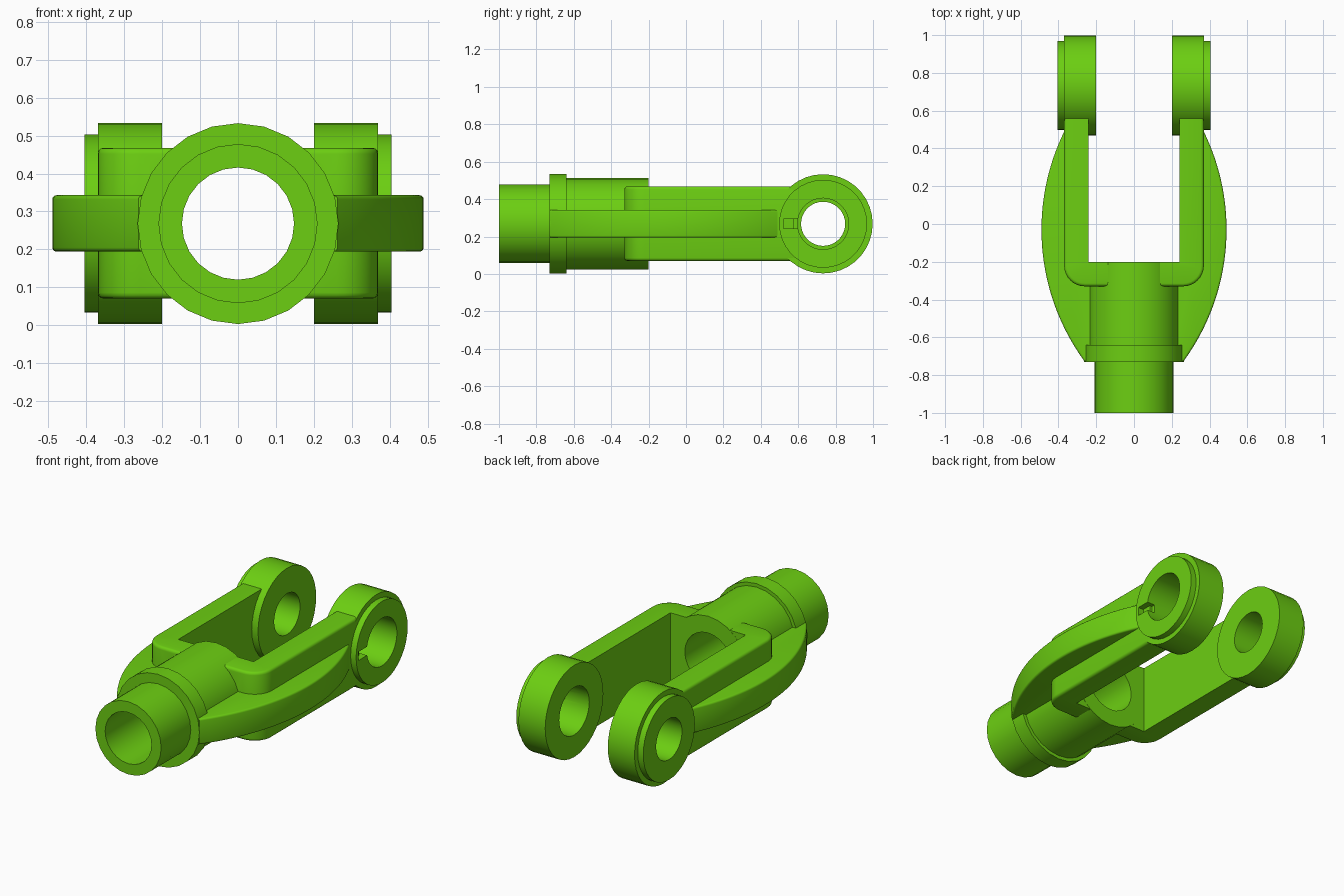
import bpy, bmesh, math
from mathutils import Vector

if "Cube" in bpy.data.objects:
    bpy.data.objects.remove(bpy.data.objects["Cube"], do_unlink=True)

ZC = 0.268          # height of the centre plane
EYE_Y = 0.733       # pin axis position

green = bpy.data.materials.new("bright green")
green.use_nodes = True
color = (0.15, 0.62, 0.006, 1)
green.diffuse_color = color
green.node_tree.nodes["Principled BSDF"].inputs["Base Color"].default_value = color


def finish(bm, name):
    bmesh.ops.recalc_face_normals(bm, faces=bm.faces)
    mesh = bpy.data.meshes.new(name)
    bm.to_mesh(mesh)
    bm.free()
    ob = bpy.data.objects.new(name, mesh)
    bpy.context.collection.objects.link(ob)
    mesh.materials.append(green)
    return ob


def smooth(ob):
    bpy.ops.object.select_all(action='DESELECT')
    ob.select_set(True)
    bpy.context.view_layer.objects.active = ob
    bpy.ops.object.shade_smooth_by_angle(angle=math.radians(32))


def ring(name, profile, axis, segments):
    """Revolve a closed (distance, radius) loop about the y or x axis."""
    bm = bmesh.new()
    loops = []
    for i in range(segments):
        a = 2 * math.pi * i / segments
        loop = []
        for d, r in profile:
            u, v = r * math.sin(a), r * math.cos(a)
            co = (u, d, ZC + v) if axis == 'y' else (d, EYE_Y + u, ZC + v)
            loop.append(bm.verts.new(co))
        loops.append(loop)
    n = len(profile)
    for i in range(segments):
        p, q = loops[i], loops[(i + 1) % segments]
        for j in range(n):
            k = (j + 1) % n
            bm.faces.new((p[j], p[k], q[k], q[j]))
    return finish(bm, name)


def slab(name, outline, z0, z1, rounded, width):
    """Extrude an outline upwards, rounding the rim edges picked by a rule."""
    bm = bmesh.new()
    base = bm.faces.new([bm.verts.new((x, y, z0)) for x, y in outline])
    top = bmesh.ops.extrude_face_region(bm, geom=[base])["geom"]
    bmesh.ops.translate(bm, vec=(0, 0, z1 - z0),
                        verts=[g for g in top if isinstance(g, bmesh.types.BMVert)])
    bmesh.ops.recalc_face_normals(bm, faces=bm.faces)
    rim = [e for e in bm.edges
           if abs(e.verts[0].co.z - e.verts[1].co.z) < 1e-5
           and all(rounded(v.co) for v in e.verts)]
    bmesh.ops.bevel(bm, geom=rim, offset=width, segments=3, profile=0.5, affect='EDGES')
    return finish(bm, name)


def cut(ob, cutter):
    cutter.hide_render = True
    mod = ob.modifiers.new("cut", 'BOOLEAN')
    mod.operation, mod.solver, mod.object = 'DIFFERENCE', 'EXACT', cutter
    bpy.ops.object.select_all(action='DESELECT')
    ob.select_set(True)
    bpy.context.view_layer.objects.active = ob
    bpy.ops.object.modifier_apply(modifier=mod.name)
    bpy.data.objects.remove(cutter, do_unlink=True)


# Hollow stepped shaft with collar
shaft = ring("hollow_shaft",
             [(-1, .148), (-1, .21), (-.73, .21), (-.73, .265), (-.64, .265),
              (-.64, .245), (-.2, .245), (-.2, .148)], 'y', 24)
smooth(shaft)

# U-shaped yoke: outer side with rounded corners, then the square inner side
R = 0.11
corner = [(.37 - R + R * math.cos(a), -.33 + R + R * math.sin(a))
          for a in (-math.pi / 2 * i / 8 for i in range(9))]
half = [(.24, -.201), (.24, .575), (.37, .575)] + corner
yoke = slab("yoke", half + [(-x, y) for x, y in reversed(half)], .07, .468,
            lambda c: abs(c.x) > .3 or c.y < -.25, .016)
bm = bmesh.new()
bmesh.ops.create_cone(bm, cap_ends=True, segments=24, radius1=.16, radius2=.16, depth=.5)
for v in bm.verts:
    v.co = Vector((v.co.x, v.co.z - .25, v.co.y + ZC))
cut(yoke, finish(bm, "bore_cutter"))
smooth(yoke)

# Curved side ribs and pin eyes
for side, name, hole in ((1, "left", .137), (-1, "right", .118)):
    arc_r, mid = 1.18, -.03
    ys = [-.726 + (.49 + .726) * i / 28 for i in range(29)]
    arc = [(side * (.49 - arc_r + math.sqrt(arc_r ** 2 - (y - mid) ** 2)), y) for y in ys]
    inner = [(side * .3, .49), (side * .3, -.29), (side * .2, -.29), (side * .2, -.726)]
    rib = slab(name + "_rib", arc + inner, .194, .343,
               lambda c: abs(c.x) > .302 or (abs(c.x) > .21 and c.y < -.3), .011)
    smooth(rib)

    eye = ring(name + "_pin_eye",
               [(side * d, r) for d, r in ((.2, hole), (.2, .265), (.37, .265),
                                           (.37, .235), (.405, .235), (.405, hole))], 'x', 36)
    if side == 1:
        # Locking notch in the face of the left eye
        bm = bmesh.new()
        bmesh.ops.create_cube(bm, size=1)
        for v in bm.verts:
            v.co = Vector((.40 + v.co.x * .09, .57 + v.co.y * .10, ZC + v.co.z * .05))
        cut(eye, finish(bm, "notch_cutter"))
    smooth(eye)
